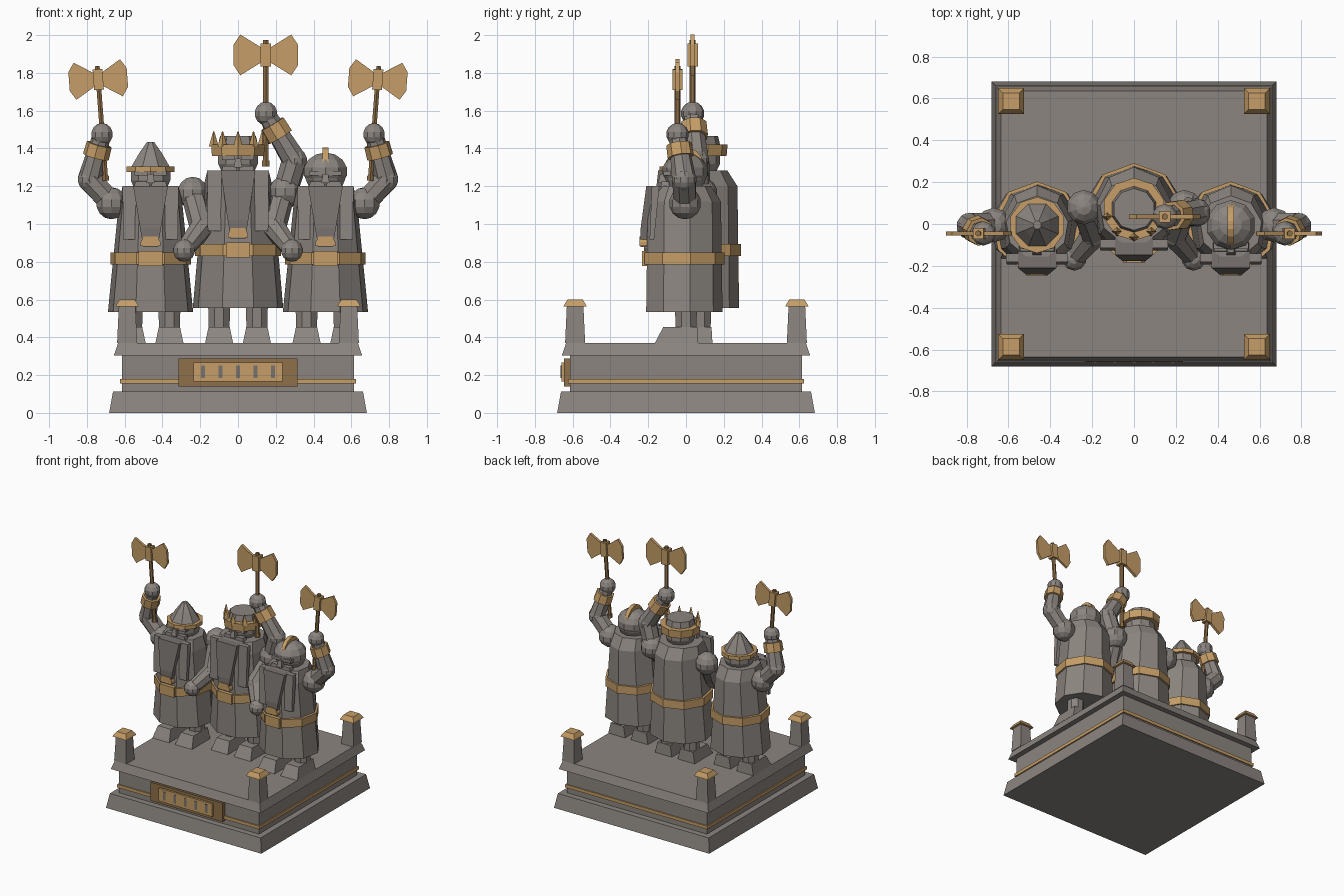
import bpy, bmesh
from math import sin, cos, pi, radians
from mathutils import Matrix, Vector

if "Cube" in bpy.data.objects:
    bpy.data.objects.remove(bpy.data.objects["Cube"], do_unlink=True)


def material(name, r, g, b):
    m = bpy.data.materials.new(name)
    m.use_nodes = True
    m.diffuse_color = (r, g, b, 1)
    m.node_tree.nodes["Principled BSDF"].inputs["Base Color"].default_value = (r, g, b, 1)
    return m


STONE = material("grey stone", .26, .235, .215)
SHADE = material("dark stone", .19, .17, .157)
GOLD = material("gold", .56, .34, .135)
BRONZE = material("bronze", .27, .16, .065)


def finish(bm, name, mat, matrix=Matrix()):
    bmesh.ops.recalc_face_normals(bm, faces=bm.faces)
    me = bpy.data.meshes.new(name)
    bm.to_mesh(me)
    bm.free()
    me.materials.append(mat)
    ob = bpy.data.objects.new(name, me)
    ob.matrix_world = matrix
    bpy.context.collection.objects.link(ob)
    return ob


def loft(name, mat, rings, n=8, at=(0, 0, 0), turn=None, matrix=None):
    """Stack of elliptical rings (rx, ry, z, optional y shift)."""
    bm = bmesh.new()
    turn = pi / n if turn is None else turn
    prev = None
    for rx, ry, z, *shift in rings:
        dy = shift[0] if shift else 0
        ring = [bm.verts.new((rx * cos(turn + 2 * pi * i / n), dy + ry * sin(turn + 2 * pi * i / n), z))
                for i in range(n)]
        if prev:
            for i in range(n):
                j = (i + 1) % n
                bm.faces.new((prev[i], prev[j], ring[j], ring[i]))
        else:
            bm.faces.new(ring[::-1])
        prev = ring
    bm.faces.new(prev)
    return finish(bm, name, mat, matrix or Matrix.Translation(at))


def block(name, mat, at, rings):
    """Tapered box from (half x, half y, z, optional y shift) levels."""
    k = 2 ** .5
    return loft(name, mat, [(r[0] * k, r[1] * k, *r[2:]) for r in rings], 4, at)


def limb(name, mat, a, b, r0, r1, n=8):
    a, b = Vector(a), Vector(b)
    d = b - a
    m = Matrix.Translation(a) @ d.to_track_quat('Z', 'Y').to_matrix().to_4x4()
    return loft(name, mat, [(r0, r0, 0), (r1, r1, d.length)], n, matrix=m)


def ball(name, at, r, squash=1):
    bm = bmesh.new()
    bmesh.ops.create_uvsphere(bm, u_segments=10, v_segments=7, radius=r)
    return finish(bm, name, STONE, Matrix.Translation(at) @ Matrix.Diagonal((1, 1, squash, 1)))


def plate(name, mat, points, thick, matrix):
    """Outline in the local xz plane, given thickness along y."""
    bm = bmesh.new()
    face = bm.faces.new([bm.verts.new((x, -thick / 2, z)) for x, z in points])
    out = bmesh.ops.extrude_face_region(bm, geom=[face])
    bmesh.ops.translate(bm, vec=(0, thick, 0), verts=[v for v in out['geom'] if isinstance(v, bmesh.types.BMVert)])
    return finish(bm, name, mat, matrix)


# Pedestal
def slab(name, mat, *levels):
    block(name, mat, (0, 0, 0), [(h, h, z) for h, z in levels])


slab("plinth", STONE, (.682, 0), (.662, .112))
slab("pedestal_core", STONE, (.615, .112), (.615, .305))
slab("pedestal_gold_band", GOLD, (.624, .155), (.624, .18))
slab("pedestal_top", STONE, (.657, .305), (.635, .37))
for sx in (-1, 1):
    for sy in (-1, 1):
        at = (sx * .587, sy * .587, 0)
        block("corner_post", STONE, at, [(.053, .053, .37), (.044, .044, .565)])
        block("post_cap", GOLD, at, [(.062, .062, .563), (.056, .056, .575), (.04, .04, .6)])

# Plaque
block("plaque_frame", BRONZE, (0, -.625, 0), [(.315, .02, .14), (.315, .02, .288)])
block("plaque_panel", GOLD, (0, -.64, 0), [(.235, .02, .165), (.235, .02, .267)])
for i in range(-2, 3):
    block("plaque_mark", SHADE, (i * .0925, -.66, 0), [(.011, .004, .185), (.011, .004, .25)])


# Double-bladed axe around the head centre
def axe(at, tilt, s):
    m = Matrix.Translation(at) @ Matrix.Rotation(tilt, 4, 'Y') @ Matrix.Scale(s, 4)
    loft("axe_handle", BRONZE, [(.016, .016, -.58), (.016, .016, .078)], 6, matrix=m)
    loft("axe_pommel", BRONZE, [(.022, .022, -.59), (.022, .022, -.56)], 6, matrix=m)
    loft("axe_socket", GOLD, [(.04, .04, -.06), (.04, .04, .06)], 4, matrix=m)
    half = [(.025, .04), (.135, .108), (.17, .055), (.17, -.055), (.135, -.108), (.025, -.04)]
    for side in (-1, 1):
        plate("axe_blade", GOLD, [(side * x, z) for x, z in half], .022, m)


# Arm from shoulder through elbow to hand
def arm(shoulder, elbow, hand, r=.062, cuff=False):
    ball("shoulder", shoulder, r * 1.35)
    limb("upper_arm", STONE, shoulder, elbow, r, r * 1.05)
    ball("elbow", elbow, r * 1.05)
    limb("forearm", STONE, elbow, hand, r * 1.02, r * .75)
    ball("fist", hand, r * .95)
    if cuff:
        e, h = Vector(elbow), Vector(hand)
        limb("arm_cuff", GOLD, e.lerp(h, .5), e.lerp(h, .78), r * 1.12, r * 1.08)


# Robed body with boots, belt, beard and face
def figure(x, y, hem, shoulder, belt, wide, rx_top, neck, hy):
    top = shoulder + .083
    at = (x, y, 0)
    depth = wide * .91
    loft("robe", STONE, [(wide, depth, hem), (rx_top + .02, depth * .96, shoulder),
                         (rx_top, depth * .72, top)], 9, at, pi / 2)
    t = (belt - hem) / (shoulder - hem)
    bx, by = wide + t * (rx_top + .02 - wide) + .016, depth * (1 - .04 * t) + .014
    loft("belt", GOLD, [(bx, by, belt - .032), (bx, by, belt + .032)], 9, at, pi / 2)
    front = -by * cos(pi / 9)
    block("belt_buckle", GOLD, (x, y + front, 0), [(.063, .014, belt - .039), (.063, .014, belt + .039)])
    block("beard", SHADE, (x, y + front, 0),
          [(.038, .02, belt + .06), (.055, .03, belt + .16, .01), (.092, .05, top, .06)])
    block("beard_clasp", GOLD, (x, y + front, 0),
          [(.052, .026, belt + .066), (.052, .026, belt + .088), (.036, .026, belt + .118)])
    for s in (-1, 1):
        block("boot", STONE, (x + s * .1, y - .035, 0), [(.074, .115, .37), (.056, .09, .455, .02)])
        loft("leg", STONE, [(.06, .06, .44), (.064, .064, hem + .08)], 8, (x + s * .1, y + .015, 0))
        # collar flaps flanking the beard
        block("robe_lapel", STONE, (x + s * (rx_top - .04), y - depth * .7, 0),
              [(.035, .012, belt + .1, -.02), (.038, .02, top)])
        # face
        block("moustache", STONE, (x + s * .045, y + hy - .105, 0),
              [(.042, .022, top - .005), (.035, .02, top + .025)])
        block("brow", STONE, (x + s * .05, y + hy - .095, 0),
              [(.034, .02, top + .057), (.034, .02, top + .08)])
    block("nose", STONE, (x, y + hy - .118, 0), [(.022, .024, top + .015), (.014, .014, top + .065)])
    ball("head", (x, y + hy, top + neck), .113)


SIDE_Y = -.015
figure(-.463, SIDE_Y, .535, 1.118, .817, .229, .15, .055, .01)
figure(.463, SIDE_Y, .535, 1.118, .817, .229, .15, .06, .01)
figure(0, .06, .555, 1.2, .862, .243, .165, .06, .01)

# Pointed helmet
at = (-.463, -.005, 0)
loft("helmet_brim", GOLD, [(.134, .134, 1.274), (.134, .134, 1.304)], 10, at)
loft("helmet_cone", STONE, [(.112, .112, 1.3), (.065, .065, 1.375), (.02, .02, 1.435)], 8, at)

# Round helmet with crest
ball("round_helmet", (.463, -.005, 1.278), .122, .82)
arc = [radians(a) for a in range(20, 161, 20)]
crest = [(.108 * cos(a), .13 * sin(a)) for a in arc] + [(.09 * cos(a), .085 * sin(a)) for a in reversed(arc)]
plate("helmet_crest", GOLD, crest, .03,
      Matrix.Translation((.463, -.005, 1.278)) @ Matrix.Rotation(pi / 2, 4, 'Z'))

# Crown
at = (0, .07, 0)
loft("crown_band", GOLD, [(.145, .145, 1.36), (.15, .15, 1.42)], 10, at)
loft("crown_cap", STONE, [(.115, .115, 1.4), (.1, .1, 1.465)], 10, at)
for deg in (195, 232, 270, 308, 345):
    a = radians(deg)
    loft("crown_spike", GOLD, [(.026, .022, 1.41), (.003, .003, 1.49)], 4,
         (.133 * cos(a), .07 + .133 * sin(a), 0), 0)

# Raised outer arms and axes
for s in (-1, 1):
    arm((s * .67, -.005, 1.11), (s * .785, -.01, 1.235), (s * .72, -.045, 1.475), .063, True)
    axe((s * .74, -.045, 1.765), s * .075, .91)

# Raised centre arm and axe
arm((.25, .065, 1.17), (.3, .055, 1.335), (.148, .035, 1.585), .066, True)
axe((.147, .035, 1.895), 0, 1)

# Lowered arms between the figures
for s in (-1, 1):
    arm((s * .24, .08, 1.165), (s * .19, -.05, .985), (s * .285, -.165, .86), .063)
